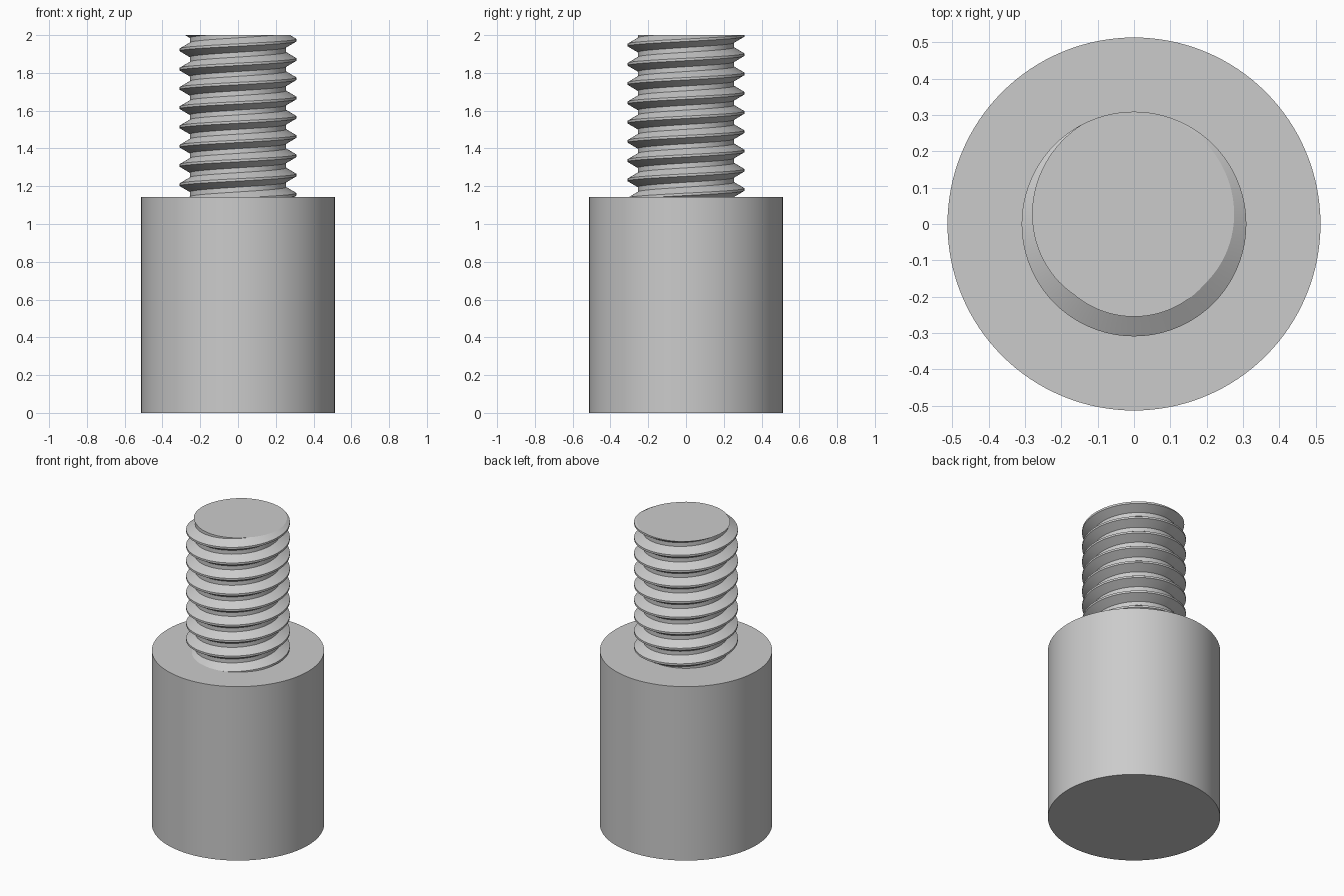
import bpy
import bmesh
from math import cos, sin, pi

cube = bpy.data.objects.get("Cube")
if cube:
    bpy.data.objects.remove(cube, do_unlink=True)

BODY_RADIUS, BODY_HEIGHT, TOP = 0.513, 1.143, 2.0
CREST, PITCH, STEPS = 0.309, 0.102, 96
ROOT = CREST - 0.53 * PITCH

steel = bpy.data.materials.new("plain grey")
steel.use_nodes = True
grey = (0.6, 0.6, 0.6, 1)
steel.diffuse_color = grey
steel.node_tree.nodes["Principled BSDF"].inputs["Base Color"].default_value = grey


def finish(obj):
    obj.data.materials.append(steel)
    bpy.ops.object.select_all(action="DESELECT")
    obj.select_set(True)
    bpy.context.view_layer.objects.active = obj
    bpy.ops.object.shade_smooth_by_angle(angle=pi / 6)


# Solid cylindrical body
bpy.ops.mesh.primitive_cylinder_add(vertices=128, radius=BODY_RADIUS, depth=BODY_HEIGHT,
                                    location=(0, 0, BODY_HEIGHT / 2))
body = bpy.context.object
body.name = "body"
finish(body)

# Right-handed threaded stud: one tooth profile swept along a helix
tooth = [(-1 / 16, CREST), (1 / 16, CREST), (3 / 8, ROOT), (5 / 8, ROOT)]
turns = int((TOP - BODY_HEIGHT) / PITCH) + 5
start = TOP - (turns - 2 + 95 / 360) * PITCH
bm = bmesh.new()
columns = []
for i in range(STEPS):
    a = 2 * pi * i / STEPS
    columns.append([bm.verts.new((r * cos(a), r * sin(a), start + PITCH * (k + f + i / STEPS)))
                    for k in range(turns) for f, r in tooth])
for i in range(STEPS):
    left, right = columns[i], columns[(i + 1) % STEPS]
    shift = len(tooth) if i == STEPS - 1 else 0
    for j in range(len(left) - 1 - shift):
        bm.faces.new((left[j], right[j + shift], right[j + 1 + shift], left[j + 1]))

# Trim the sweep flat at both ends and cap it
for z, direction in ((BODY_HEIGHT - 0.01, -1), (TOP, 1)):
    bmesh.ops.bisect_plane(bm, geom=bm.verts[:] + bm.edges[:] + bm.faces[:], dist=1e-6,
                           plane_co=(0, 0, z), plane_no=(0, 0, direction), clear_outer=True)
    rim = [e for e in bm.edges if e.is_boundary and all(abs(v.co.z - z) < 1e-4 for v in e.verts)]
    bmesh.ops.edgeloop_fill(bm, edges=rim)
bmesh.ops.recalc_face_normals(bm, faces=bm.faces[:])
mesh = bpy.data.meshes.new("threaded_stud")
bm.to_mesh(mesh)
bm.free()
stud = bpy.data.objects.new("threaded_stud", mesh)
bpy.context.collection.objects.link(stud)
finish(stud)
